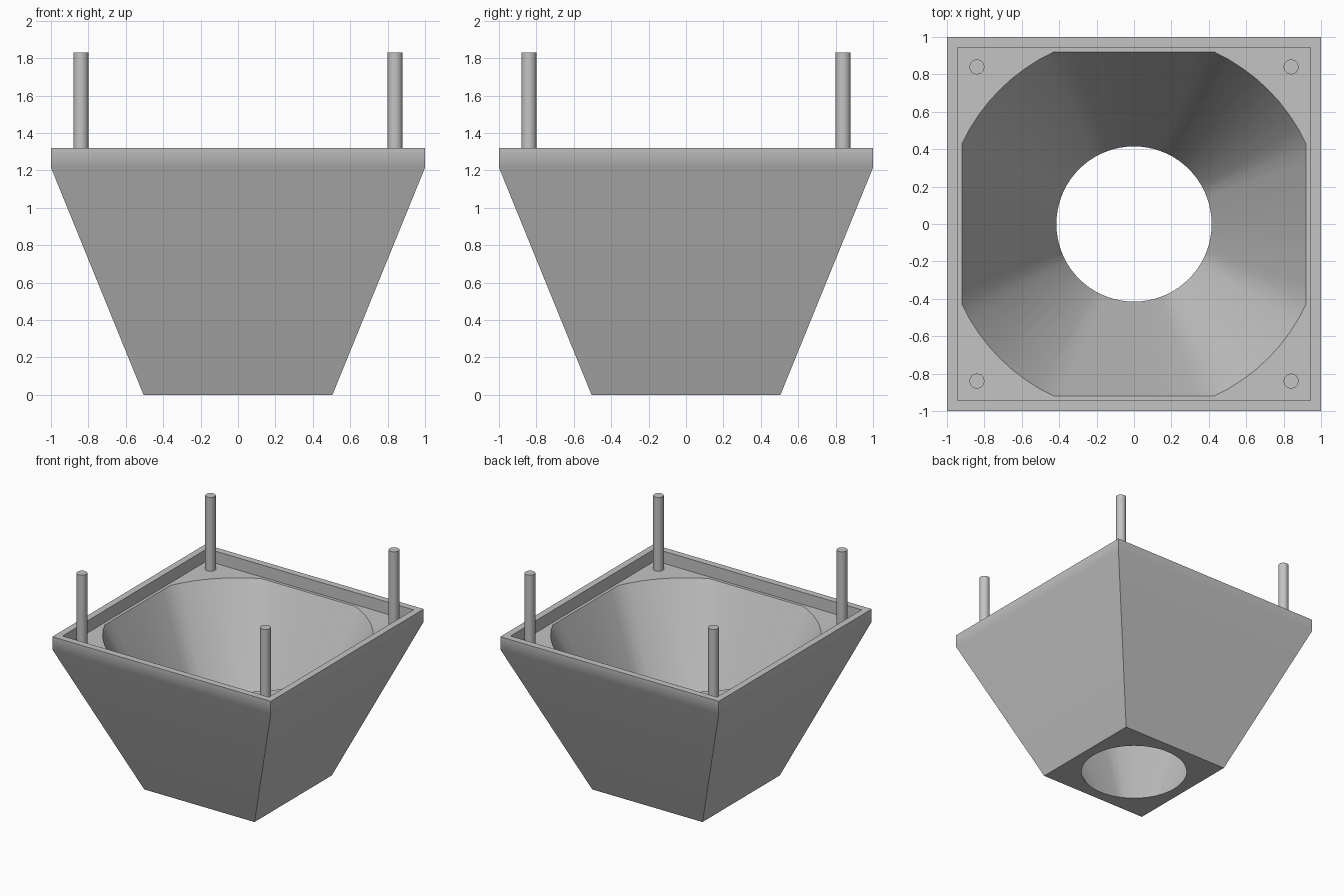
import bpy, bmesh, math

# Remove the default cube only
cube = bpy.data.objects.get("Cube")
if cube:
    bpy.data.objects.remove(cube, do_unlink=True)

grey = bpy.data.materials.new("light_grey")
grey.use_nodes = True
colour = (0.55, 0.55, 0.55, 1)
grey.diffuse_color = colour
grey.node_tree.nodes["Principled BSDF"].inputs["Base Color"].default_value = colour

SEGMENTS = 72
LEDGE_Z = 1.22
RIM_Z = 1.32


def square(half):
    return lambda a: half / max(abs(math.cos(a)), abs(math.sin(a)))


def circle(radius):
    return lambda a: radius


def clipped_circle(radius, half):
    return lambda a: min(radius, square(half)(a))


def finish(bm, name):
    bmesh.ops.recalc_face_normals(bm, faces=bm.faces)
    mesh = bpy.data.meshes.new(name)
    bm.to_mesh(mesh)
    bm.free()
    mesh.materials.append(grey)
    obj = bpy.data.objects.new(name, mesh)
    bpy.context.collection.objects.link(obj)
    bpy.ops.object.select_all(action='DESELECT')
    obj.select_set(True)
    bpy.context.view_layer.objects.active = obj
    bpy.ops.object.shade_smooth_by_angle(angle=math.radians(30))
    return obj


# Hopper body: a closed chain of outlines, up the outside and down the funnel
outlines = [
    (square(0.505), 0),
    (square(1.0), 1.215),
    (square(1.0), RIM_Z),
    (square(0.945), RIM_Z),
    (square(0.945), LEDGE_Z),
    (clipped_circle(1.015, 0.92), LEDGE_Z),
    (circle(0.415), 0),
]
bm = bmesh.new()
rings = []
for outline, z in outlines:
    ring = []
    for i in range(SEGMENTS):
        a = math.tau * i / SEGMENTS
        r = outline(a)
        ring.append(bm.verts.new((r * math.cos(a), r * math.sin(a), z)))
    rings.append(ring)
for lower, upper in zip(rings, rings[1:] + rings[:1]):
    for i in range(SEGMENTS):
        j = (i + 1) % SEGMENTS
        bm.faces.new((lower[i], lower[j], upper[j], upper[i]))
body = finish(bm, "hopper_body")
weighted = body.modifiers.new("weighted_normals", 'WEIGHTED_NORMAL')
weighted.keep_sharp = True

# Corner pins standing on the ledge
PIN_TOP = 1.83
for side, x in (("left", 0.84), ("right", -0.84)):
    for end, y in (("front", -0.84), ("back", 0.84)):
        bm = bmesh.new()
        bmesh.ops.create_cone(bm, cap_ends=True, segments=32, radius1=0.04,
                              radius2=0.04, depth=PIN_TOP - LEDGE_Z)
        pin = finish(bm, f"{end}_{side}_pin")
        pin.location = (x, y, (PIN_TOP + LEDGE_Z) / 2)
